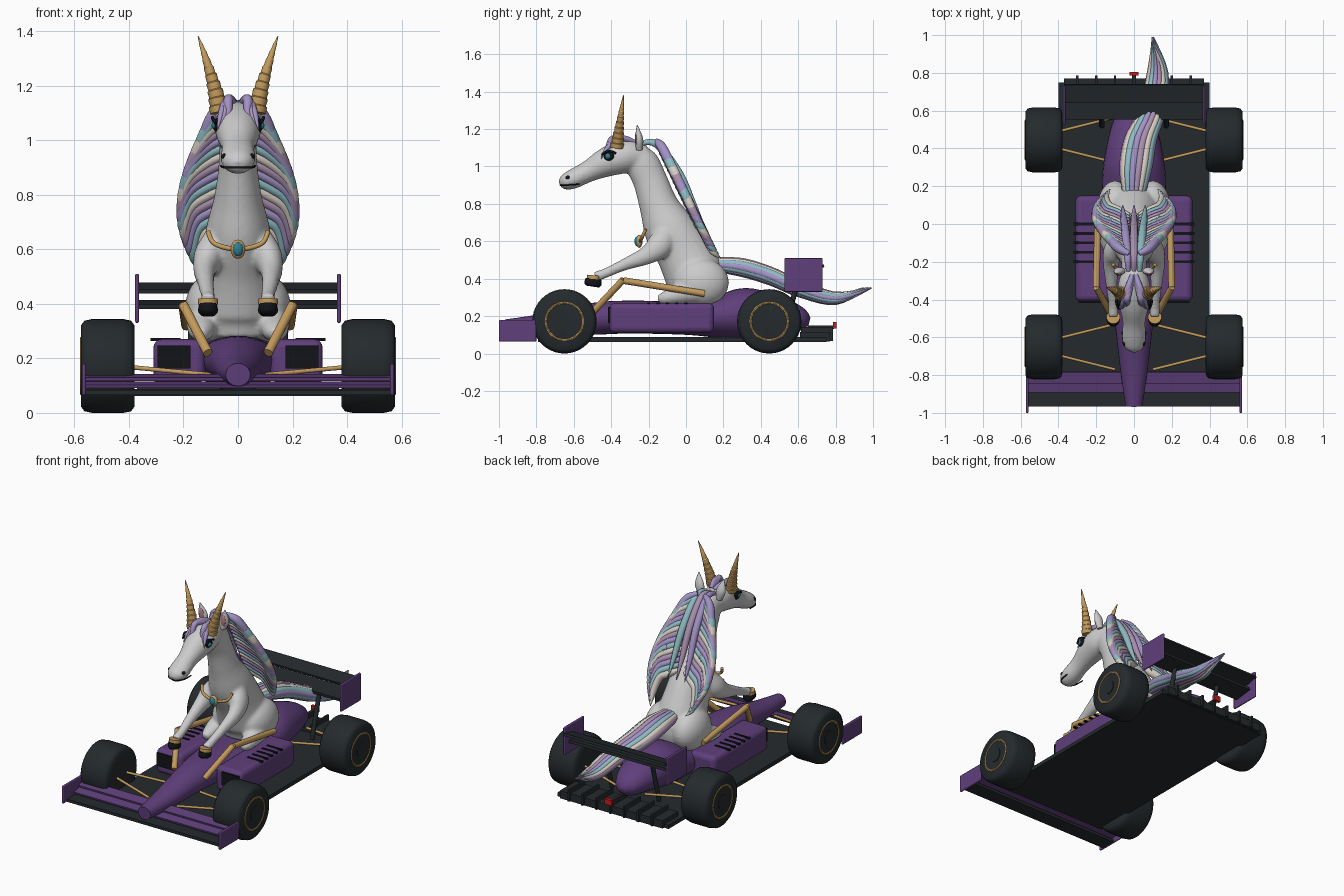
import bpy, bmesh, math
from mathutils import Vector

if "Cube" in bpy.data.objects:
    bpy.data.objects.remove(bpy.data.objects["Cube"])

X, Y, Z = Vector((1, 0, 0)), Vector((0, 1, 0)), Vector((0, 0, 1))

def material(name, r, g, b):
    m = bpy.data.materials.new(name)
    m.diffuse_color = (r, g, b, 1)
    m.use_nodes = True
    m.node_tree.nodes["Principled BSDF"].inputs["Base Color"].default_value = m.diffuse_color
    return m

PURPLE = material("purple", .115, .05, .2)
DARK = material("carbon", .018, .023, .026)
BLACK = material("black", .006, .007, .009)
GOLD = material("gold", .55, .33, .11)
WHITE = material("white", .8, .81, .83)
TEAL = material("teal", .03, .22, .3)
PINK = material("pink", .5, .2, .25)
RED = material("red", .6, .01, .01)
HAIR = [material("lavender", .36, .29, .56), material("aqua", .27, .5, .54),
        material("cream", .68, .62, .55), material("mauve", .4, .28, .43)]

def finish(ob, name, mat, angle=40):
    ob.name = name
    ob.data.materials.clear()
    ob.data.materials.append(mat)
    bpy.ops.object.select_all(action='DESELECT')
    bpy.context.view_layer.objects.active = ob
    ob.select_set(True)
    bpy.ops.object.shade_smooth_by_angle(angle=math.radians(angle))
    return ob

def box(name, c, size, mat, bevel=0, rot=(0, 0, 0)):
    bpy.ops.mesh.primitive_cube_add(size=1, location=c, rotation=rot)
    ob = bpy.context.object
    ob.scale = size
    bpy.ops.object.transform_apply(location=False, rotation=False, scale=True)
    if bevel:
        b = ob.modifiers.new("bevel", 'BEVEL')
        b.width, b.segments = bevel, 4
    return finish(ob, name, mat)

def ball(name, c, r, mat):
    bpy.ops.mesh.primitive_uv_sphere_add(segments=24, ring_count=14, location=c)
    bpy.context.object.scale = r
    return finish(bpy.context.object, name, mat)

def loft(name, st, mat, n=16, sub=5, ref=X, angle=50):
    """Skin elliptical rings (x, y, z, radius a, radius b) along a smoothed path."""
    p = []
    for i in range(len(st) - 1):
        a, b, c, d = (st[max(0, min(len(st) - 1, i + k))] for k in (-1, 0, 1, 2))
        for j in range(sub):
            t = j / sub
            p.append([.5 * (2*q + (r - o)*t + (2*o - 5*q + 4*r - s)*t*t + (3*q - o - 3*r + s)*t**3)
                      for o, q, r, s in zip(a, b, c, d)])
    p.append(st[-1])
    bm, rings = bmesh.new(), []
    for i, s in enumerate(p):
        t = (Vector(p[min(i + 1, len(p) - 1)][:3]) - Vector(p[max(i - 1, 0)][:3])).normalized()
        u = (ref - t * ref.dot(t)).normalized()
        v = u.cross(t)
        rings.append([bm.verts.new(Vector(s[:3]) + u * s[3] * math.cos(2*math.pi*k/n)
                                   + v * s[4] * math.sin(2*math.pi*k/n)) for k in range(n)])
    for a, b in zip(rings, rings[1:]):
        for k in range(n):
            bm.faces.new((a[k], a[(k+1) % n], b[(k+1) % n], b[k]))
    bm.faces.new(rings[0])
    bm.faces.new(rings[-1])
    bmesh.ops.recalc_face_normals(bm, faces=bm.faces)
    me = bpy.data.meshes.new(name)
    bm.to_mesh(me)
    bm.free()
    ob = bpy.data.objects.new(name, me)
    bpy.context.collection.objects.link(ob)
    return finish(ob, name, mat, angle)

def tube(name, pts, r, mat, ref=X, sub=1, n=12):
    return loft(name, [(*p, r, r) for p in pts], mat, n, sub, ref)

# --- Car: floor, fuselage, diffuser ---
box("floor", (0, -.02, .075), (.8, 1.54, .025), DARK)
loft("fuselage", [(0, -.965, .14, .045, .042), (0, -.75, .155, .075, .06), (0, -.5, .185, .105, .085),
     (0, -.3, .195, .14, .088), (0, 0, .19, .17, .09), (0, .2, .2, .17, .12), (0, .33, .215, .16, .135),
     (0, .5, .205, .125, .1), (0, .62, .18, .075, .06), (0, .66, .17, .02, .02)], PURPLE, n=28)
box("diffuser", (0, .69, .09), (.74, .16, .05), DARK)
for i in range(7):
    box("diffuser_fin", (-.3 + .1*i, .7, .105), (.012, .17, .075), DARK)
box("rain_light", (0, .795, .15), (.05, .02, .035), RED)
box("light_mount", (0, .72, .14), (.02, .14, .02), DARK)

# --- Front and rear wings ---
box("front_wing_main", (0, -.915, .075), (1.12, .1, .018), DARK)
for y, z in ((-.86, .103), (-.815, .13)):
    box("front_wing_flap", (0, y, z), (1.12, .065, .012), PURPLE, rot=(.2, 0, 0))
box("rear_wing_main", (0, .62, .397), (.74, .13, .018), DARK, rot=(.12, 0, 0))
box("rear_wing_flap", (0, .69, .457), (.74, .1, .016), DARK, rot=(.25, 0, 0))

for s in (-1, 1):
    box("front_endplate", (s*.565, -.9, .122), (.014, .2, .115), PURPLE, .006)
    box("rear_endplate", (s*.37, .628, .42), (.014, .205, .18), PURPLE, .006)
    tube("wing_pillar", [(s*.17, .52, .1), (s*.17, .6, .395)], .014, DARK)
    # Sidepods with intakes and louvres
    box("sidepod", (s*.215, -.13, .19), (.19, .56, .16), PURPLE, .03)
    box("intake", (s*.235, -.408, .205), (.12, .02, .085), BLACK)
    for i in range(5):
        box("louvre", (s*.265, -.2 + .05*i, .269), (.11, .014, .01), BLACK)
    # Gold cockpit rail
    tube("cockpit_rail", [(s*.19, .1, .32), (s*.2, -.335, .39)], .018, GOLD)
    tube("cockpit_strut", [(s*.2, -.335, .395), (s*.11, -.5, .22)], .018, GOLD)
    for yc, k in ((-.65, "front"), (.445, "rear")):
        # Suspension arms
        for d in (-1, 1):
            tube(k + "_suspension", [(s*.4, yc + d*.045, .168), (s*.1, yc + d*.12, .14)], .008, GOLD, Z)
        # Tyre, rim, spokes and hub
        prof = [(.379, .1), (.38, .15), (.392, .166), (.42, .172), (.535, .172), (.563, .166),
                (.575, .15), (.576, .108), (.555, .104)]
        loft(k + "_tyre", [(s*x, yc, .172, r, r) for x, r in prof], DARK, 40, 1, Z)
        tube(k + "_hub", [(s*.55, yc, .172), (s*.58, yc, .172)], .045, DARK, Z, n=24)
        bpy.ops.mesh.primitive_torus_add(major_radius=.1, minor_radius=.007, major_segments=36,
            minor_segments=8, location=(s*.573, yc, .172), rotation=(0, math.pi/2, 0))
        finish(bpy.context.object, k + "_rim", GOLD)
        for i in range(16):
            a = math.pi*i/8
            box(k + "_spoke", (s*.566, yc + .071*math.cos(a), .172 + .071*math.sin(a)),
                (.014, .058, .012), GOLD, rot=(a, 0, 0))

# --- Animal: torso, head, limbs fused into one skin ---
parts = [loft("torso", [(0, .06, .27, .13, .12), (0, .06, .38, .155, .16), (0, -.01, .54, .13, .15),
              (0, -.09, .67, .118, .138), (0, -.145, .79, .088, .105), (0, -.19, .92, .07, .092),
              (0, -.24, 1.03, .066, .088), (0, -.27, 1.1, .05, .04)], WHITE, 24),
         loft("head", [(0, -.21, 1.06, .05, .06), (0, -.32, 1.055, .085, .088), (0, -.42, 1.025, .08, .08),
              (0, -.52, .975, .06, .058), (0, -.6, .935, .064, .053), (0, -.65, .915, .052, .042),
              (0, -.675, .905, .02, .02)], WHITE, 24)]
for s in (-1, 1):
    parts.append(loft("arm", [(s*.075, -.1, .66, .04, .05), (s*.105, -.14, .58, .055, .07),
        (s*.122, -.21, .525, .042, .05), (s*.118, -.33, .475, .03, .032), (s*.11, -.43, .43, .026, .026),
        (s*.11, -.485, .41, .03, .028)], WHITE))
    parts.append(ball("haunch", (s*.1, .08, .38), (.095, .15, .13), WHITE))
    parts.append(loft("thigh", [(s*.11, .12, .33, .07, .06), (s*.13, 0, .325, .06, .06),
        (s*.135, -.1, .3, .045, .04), (s*.135, -.15, .29, .02, .02)], WHITE))
bpy.ops.object.select_all(action='DESELECT')
for ob in parts:
    ob.select_set(True)
    ob.modifiers.clear()
bpy.context.view_layer.objects.active = parts[0]
bpy.ops.object.join()
body = bpy.context.object
body.name = "animal_body"
rm = body.modifiers.new("fuse", 'REMESH')
rm.mode, rm.voxel_size, rm.use_smooth_shade = 'VOXEL', .01, True
sm = body.modifiers.new("soften", 'SMOOTH')
sm.iterations, sm.factor = 5, .5

# --- Face, horns, ears, hooves ---
for s in (-1, 1):
    ball("eye", (s*.07, -.41, 1.055), (.024, .03, .027), BLACK)
    ball("iris", (s*.08, -.416, 1.055), (.017, .017, .017), TEAL)
    tube("eyelid", [(s*.082, -.45, 1.062), (s*.094, -.415, 1.083), (s*.088, -.375, 1.07)], .006, BLACK, X, 4, 8)
    ball("nostril", (s*.045, -.63, .94), (.016, .016, .012), BLACK)
    horn = []
    for i in range(10):
        for f, k in ((0, .9), (.85, 1.06)):
            t = (i + f) / 10
            r = .036 * (1 - t) ** .9 * k + .001
            horn.append((s*(.068 + .08*t**1.3), -.37 + .036*t, 1.1 + .285*t, r, r))
    loft("horn", horn, GOLD, 20, 1, angle=25)
    loft("ear", [(s*.065, -.25, 1.09, .018, .018), (s*.078, -.25, 1.15, .03, .02),
                 (s*.09, -.262, 1.22, .003, .003)], WHITE)
    ball("inner_ear", (s*.079, -.266, 1.15), (.017, .008, .036), PINK)
    loft("hoof", [(s*.11, -.5, .358, .025, .035), (s*.11, -.498, .372, .036, .046),
                  (s*.11, -.495, .4, .033, .042)], BLACK, 24, 4)
    tube("hoof_cuff", [(s*.11, -.494, .398), (s*.11, -.492, .418)], .036, GOLD, n=24)
    for i in range(3):
        loft("forelock", [(s*.01, -.27 - .02*i, 1.13, .012, .012), (s*.035, -.35 - .02*i, 1.15, .018, .018),
             (s*(.06 - .012*i), -.42, 1.1, .013, .013), (s*(.075 - .008*i), -.455, 1.04, .002, .002)], HAIR[i % 2*3], 10)
tube("mouth", [(-.062, -.57, .905), (-.05, -.645, .9), (0, -.672, .9), (.05, -.645, .9), (.062, -.57, .905)],
     .004, BLACK, Z, 5, 8)

# --- Necklace ---
tube("necklace", [(-.11, -.215, .665), (-.085, -.235, .62), (0, -.245, .6), (.085, -.235, .62), (.11, -.215, .665)],
     .009, GOLD, Y, 5)
ball("pendant_setting", (0, -.25, .6), (.027, .018, .035), GOLD)
ball("pendant_gem", (0, -.26, .6), (.019, .016, .026), TEAL)

# --- Mane: strands fanning outward and down each side ---
def back_y(z):
    return .4 - .48*z

N = 15
for s in (-1, 1):
    for i in range(N):
        t = i / (N - 1)
        zr, zo = 1.135 - .42*t, .99 - .37*t
        xo = .115 + .092*math.sin(math.pi*min(1, .08 + .8*t))
        zt = zo - .17 + .06*t
        loft("mane_strand", [(s*.025, back_y(zr) - .015, zr, .014, .016),
             (s*(.4*xo + .025), back_y(zr) + .015, zr - .03, .023, .026),
             (s*.88*xo, back_y(zo) - .01, zo + .03, .022, .026),
             (s*xo, back_y(zo - .07) + .005, zo - .07, .018, .02),
             (s*xo*.85, back_y(zt) + .03, zt, .002, .002)], HAIR[i % 4], 10)
for i in range(3):
    loft("crest_strand", [((i - 1)*.03, -.25, 1.12, .012, .012), ((i - 1)*.035, -.16, 1.12, .02, .02),
         ((i - 1)*.045, -.04, .97, .022, .022), ((i - 1)*.055, .04, .8, .016, .016),
         ((i - 1)*.06, .1, .68, .002, .002)], HAIR[(0, 3, 1)[i]], 10)

# --- Tail: bundle of strands around a curved path ---
path = [(0, .16, .475, .045, .025), (.01, .3, .46, .065, .03), (.035, .45, .415, .065, .03),
        (.095, .6, .35, .055, .03), (.125, .8, .295, .042, .022), (.1, .99, .35, .004, .003)]
for i in range(14):
    a = 2*math.pi*i/14
    loft("tail_strand", [(x + rx*math.cos(a), y - .02*(i % 3)*(y > .9), z + rz*math.sin(a), .02*rx/.06 + .001,
         .02*rx/.06 + .001) for x, y, z, rx, rz in path], HAIR[i % 4], 10)
loft("tail_core", path, HAIR[0], 14)
